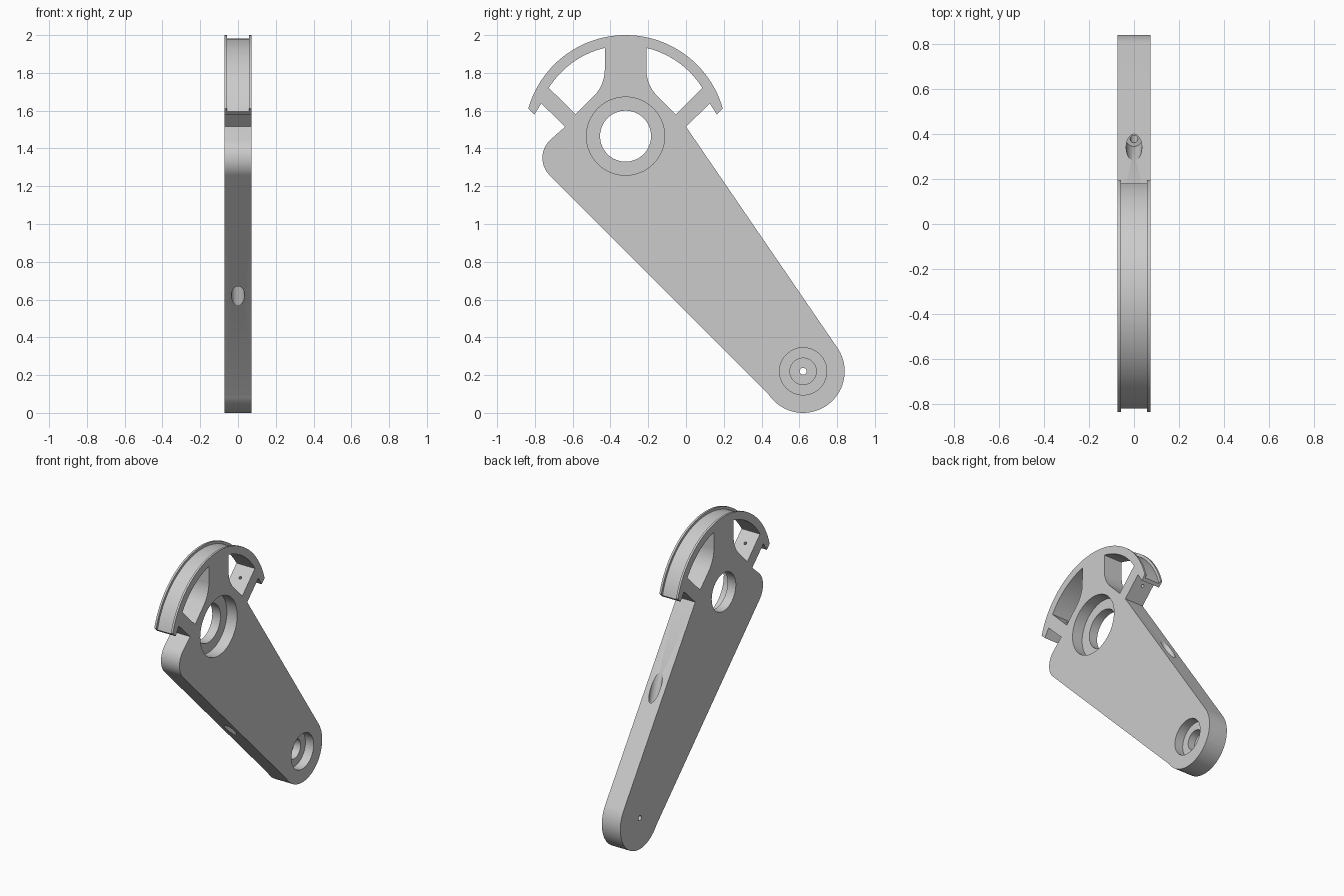
import bpy, bmesh
from math import sin, cos, radians
from mathutils import Vector

cube = bpy.data.objects.get("Cube")
if cube:
    bpy.data.objects.remove(cube, do_unlink=True)

HUB = (-0.32, 1.465)      # (y, z) of the large bore
TIP = (0.62, 0.22)        # (y, z) of the small bore
HALF = 0.0725             # half thickness of the plate

grey = bpy.data.materials.new("grey plastic")
grey.use_nodes = True
grey.diffuse_color = (0.6, 0.6, 0.6, 1)
grey.node_tree.nodes["Principled BSDF"].inputs["Base Color"].default_value = (0.6, 0.6, 0.6, 1)


def arc(c, r, a0, a1, n=24):
    angles = [radians(a0 + (a1 - a0) * i / n) for i in range(n + 1)]
    return [(c[0] + r * cos(a), c[1] + r * sin(a)) for a in angles]


def prism(name, points, x0, x1):
    """Side profile in (y, z), extruded along x."""
    bm = bmesh.new()
    face = bm.faces.new([bm.verts.new((x0, y, z)) for y, z in points])
    new = bmesh.ops.extrude_face_region(bm, geom=[face])["geom"]
    bmesh.ops.translate(bm, vec=(x1 - x0, 0, 0),
                        verts=[v for v in new if isinstance(v, bmesh.types.BMVert)])
    bmesh.ops.recalc_face_normals(bm, faces=bm.faces)
    mesh = bpy.data.meshes.new(name)
    bm.to_mesh(mesh)
    bm.free()
    obj = bpy.data.objects.new(name, mesh)
    bpy.context.collection.objects.link(obj)
    mesh.materials.append(grey)
    return obj


def bore(c, r, x0, x1):
    return prism("bore_cutter", arc(c, r, 0, 360, 64)[:-1], x0, x1)


def drill(point, angle, r, back, depth):
    """Round hole in the plate's middle plane, entering along an angle."""
    d = Vector((0, cos(radians(angle)), sin(radians(angle))))
    a, b = Vector((0, *point)) - d * back, Vector((0, *point)) + d * depth
    bpy.ops.mesh.primitive_cylinder_add(vertices=32, radius=r, depth=(b - a).length,
                                        location=(a + b) / 2,
                                        rotation=d.to_track_quat('Z', 'Y').to_euler())
    obj = bpy.context.object
    obj.data.materials.append(grey)
    return obj


def cut(target, cutter):
    mod = target.modifiers.new("cut", 'BOOLEAN')
    mod.operation = 'DIFFERENCE'
    mod.solver = 'EXACT'
    mod.object = cutter
    bpy.context.view_layer.update()
    bpy.context.view_layer.objects.active = target
    bpy.ops.object.modifier_apply(modifier=mod.name)
    bpy.data.objects.remove(cutter, do_unlink=True)


def side(points, s):
    """Hub-relative points placed on one side of the hub."""
    return [(HUB[0] + s * u, HUB[1] + v) for u, v in points]


# Plate outline: rounded tip, spoke and rim end, rim, other rim end, rounded corner
rim_end = [(0.32, 0.05), (0.446, 0.173), (0.483, 0.115)]
outline = (arc(TIP, 0.22, -146, 35, 40)
           + side(rim_end, 1)
           + arc(HUB, 0.535, 15.8, 164.2, 72)
           + side(reversed(rim_end), -1)
           + arc((-0.63, 1.35), 0.13, 135, 225))
arm = prism("lever_arm", outline, -HALF, HALF)

# Windows between spokes and rim, and pin holes through the spokes
window = (arc((0, 0), 0.48, 76.8, 32.2) + [(0.265, 0.115)]
          + arc((0.31, 0.353), 0.2, 225, 180, 12))
for s in (1, -1):
    cut(arm, prism("window_cutter", side(window, s), -0.2, 0.2))
    cut(arm, drill(side([(0.375, 0.165)], s)[0], 90 + s * 45, 0.01, 0.1, 0.1))

# Groove around the rim
groove = arc(HUB, 0.517, 8, 172, 72) + arc(HUB, 0.62, 172, 8, 72)
cut(arm, prism("groove_cutter", groove, -0.058, 0.058))

# Stepped bores, open on the +x side
cut(arm, bore(HUB, 0.135, -0.2, 0.2))
cut(arm, bore(HUB, 0.207, -0.008, 0.2))
cut(arm, bore(TIP, 0.018, -0.2, 0.2))
cut(arm, bore(TIP, 0.07, -0.045, 0.2))
cut(arm, bore(TIP, 0.125, 0.008, 0.2))

# Slanted cord holes in the two long edges
cut(arm, drill((0.34, 1.018), -75, 0.035, 0.2, 0.146))
cut(arm, drill((0.34, 1.018), -75, 0.017, 0.1, 0.3))
cut(arm, drill((-0.085, 0.62), 105, 0.035, 0.2, 0.25))

bpy.ops.object.select_all(action='DESELECT')
arm.select_set(True)
bpy.context.view_layer.objects.active = arm
bpy.ops.object.shade_smooth_by_angle(angle=radians(25))
